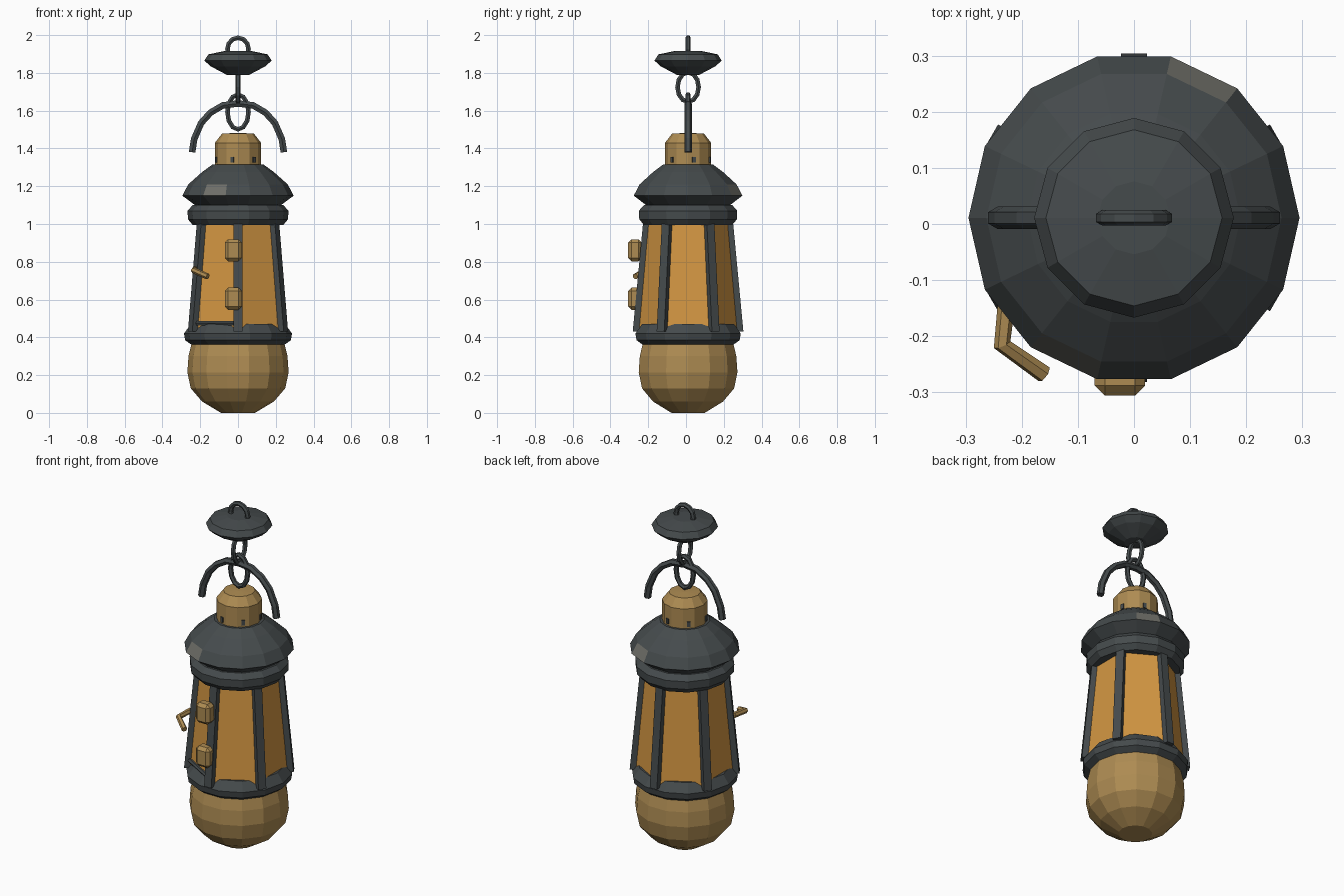
import bpy, bmesh
from math import sin, cos, pi, radians
from mathutils import Vector, Matrix

if "Cube" in bpy.data.objects:
    bpy.data.objects.remove(bpy.data.objects["Cube"])

CY = 0.011  # lantern axis sits slightly behind y = 0


def material(name, rgb):
    m = bpy.data.materials.new(name)
    m.diffuse_color = (*rgb, 1)
    m.use_nodes = True
    m.node_tree.nodes["Principled BSDF"].inputs["Base Color"].default_value = m.diffuse_color
    return m


IRON = material("iron", (0.06, 0.07, 0.073))
WORN = material("worn_iron", (0.16, 0.16, 0.14))
BRASS = material("brass", (0.42, 0.26, 0.085))
GLASS = material("amber_glass", (0.66, 0.31, 0.055))


def finish(name, bm, mat):
    bmesh.ops.recalc_face_normals(bm, faces=bm.faces)
    me = bpy.data.meshes.new(name)
    bm.to_mesh(me)
    bm.free()
    ob = bpy.data.objects.new(name, me)
    me.materials.append(mat)
    bpy.context.collection.objects.link(ob)
    return ob


def lathe(name, profile, sides, mat, phase=0.0, worn=None):
    """Closed faceted solid from (radius, z) pairs, bottom to top."""
    bm = bmesh.new()
    rings = [[bm.verts.new((r * cos(phase + 2 * pi * i / sides),
                            CY + r * sin(phase + 2 * pi * i / sides), z))
              for i in range(sides)] for r, z in profile]
    bm.faces.new(rings[0])
    bm.faces.new(rings[-1])
    for k in range(len(rings) - 1):
        for i in range(sides):
            j = (i + 1) % sides
            f = bm.faces.new((rings[k][i], rings[k][j], rings[k + 1][j], rings[k + 1][i]))
            if worn and (k, i) in worn:
                f.material_index = 1
    ob = finish(name, bm, mat)
    if worn:
        ob.data.materials.append(WORN)
    return ob


def tube(name, points, radius, mat, closed=False):
    cu = bpy.data.curves.new(name, 'CURVE')
    cu.dimensions = '3D'
    cu.bevel_depth = radius
    cu.bevel_resolution = 1
    cu.use_fill_caps = True
    sp = cu.splines.new('POLY')
    sp.points.add(len(points) - 1)
    for p, co in zip(sp.points, points):
        p.co = (*co, 1)
    sp.use_cyclic_u = closed
    cu.materials.append(mat)
    ob = bpy.data.objects.new(name, cu)
    bpy.context.collection.objects.link(ob)
    bpy.ops.object.select_all(action='DESELECT')
    ob.select_set(True)
    bpy.context.view_layer.objects.active = ob
    bpy.ops.object.convert(target='MESH')
    for p in ob.data.polygons:
        p.use_smooth = False


def link(name, z, half_w, half_h, axis):
    """Elongated chain link, wide along the given axis."""
    pts = []
    for i in range(12):
        a = 2 * pi * i / 12
        w, h = half_w * cos(a), half_h * sin(a)
        pts.append((w, CY, z + h) if axis == 'x' else (0, CY + w, z + h))
    tube(name, pts, 0.014, IRON, True)


def box(name, centre, size, mat, bevel=0.0, turn=0.0):
    bm = bmesh.new()
    bmesh.ops.create_cube(bm, size=1, matrix=Matrix.Translation(centre)
                          @ Matrix.Rotation(turn, 4, 'Z') @ Matrix.Diagonal((*size, 1)))
    if bevel:
        bmesh.ops.bevel(bm, geom=bm.edges[:], offset=bevel, segments=1, affect='EDGES')
    finish(name, bm, mat)


# body of revolution parts
lathe("base_bowl", [(0.09, 0), (0.19, 0.06), (0.25, 0.13), (0.268, 0.215),
                    (0.262, 0.30), (0.245, 0.37)], 14, BRASS)
lathe("lower_ring", [(0.245, 0.36), (0.28, 0.385), (0.286, 0.42), (0.25, 0.47)], 14, IRON)
lathe("upper_ring", [(0.24, 0.995), (0.265, 1.025), (0.267, 1.07), (0.24, 1.10)], 14, IRON)
lathe("roof", [(0.225, 1.098), (0.295, 1.15), (0.263, 1.21), (0.19, 1.275), (0.135, 1.315)],
      14, IRON, worn={(1, 2), (1, 9)})
lathe("chimney_cap", [(0.122, 1.30), (0.122, 1.43), (0.085, 1.478), (0.02, 1.482)], 12, BRASS)
lathe("ceiling_plate", [(0.06, 1.79), (0.145, 1.835), (0.178, 1.865), (0.157, 1.898),
                        (0.065, 1.917)], 12, IRON, phase=pi / 2)

# tapered six-sided glass
lathe("glass", [(0.272, 0.44), (0.221, 1.02)], 6, GLASS, phase=pi / 6)

# corner posts
for n in range(6):
    a = radians(30 + 60 * n)
    out, side = Vector((cos(a), sin(a), 0)), Vector((-sin(a), cos(a), 0))
    bm = bmesh.new()
    for z, r in ((0.43, 0.293), (1.01, 0.238)):
        for d in (0, -0.045):
            for s in (-0.023, 0.023):
                bm.verts.new(out * (r + d) + side * s + Vector((0, CY, z)))
    bmesh.ops.convex_hull(bm, input=bm.verts[:])
    bmesh.ops.dissolve_limit(bm, angle_limit=0.02, verts=bm.verts[:], edges=bm.edges[:])
    finish(f"post_{n + 1}", bm, IRON)

# door on the front left panel: bottom rail, hinges and bent latch
tube("door_rail", [(-0.235, CY - 0.136, 0.475), (0, CY - 0.271, 0.475)], 0.013, IRON)
for n, z in enumerate((0.605, 0.86)):
    box(f"hinge_{n + 1}", (-0.025, -0.27, z), (0.09, 0.072, 0.118), BRASS, 0.018)
tube("door_latch", [(-0.225, -0.12, 0.76), (-0.235, -0.215, 0.755), (-0.16, -0.268, 0.722)],
     0.016, BRASS)

# vent slots in the chimney cap
for n in range(6):
    a = radians(60 * n + 15)
    box(f"vent_{n + 1}", (0.118 * cos(a), CY + 0.118 * sin(a), 1.34),
        (0.012, 0.018, 0.03), IRON, turn=a)

# carrying handle arch
half = [(0.243, 1.38), (0.232, 1.45), (0.195, 1.535), (0.145, 1.59), (0.08, 1.628)]
arch = [(-x, CY, z) for x, z in half] + [(0, CY, 1.638)] + [(x, CY, z) for x, z in half[::-1]]
tube("handle", arch, 0.02, IRON)

# chain
link("lower_link", 1.593, 0.056, 0.092, 'x')
link("middle_link", 1.725, 0.056, 0.078, 'y')
link("top_loop", 1.926, 0.056, 0.06, 'x')
